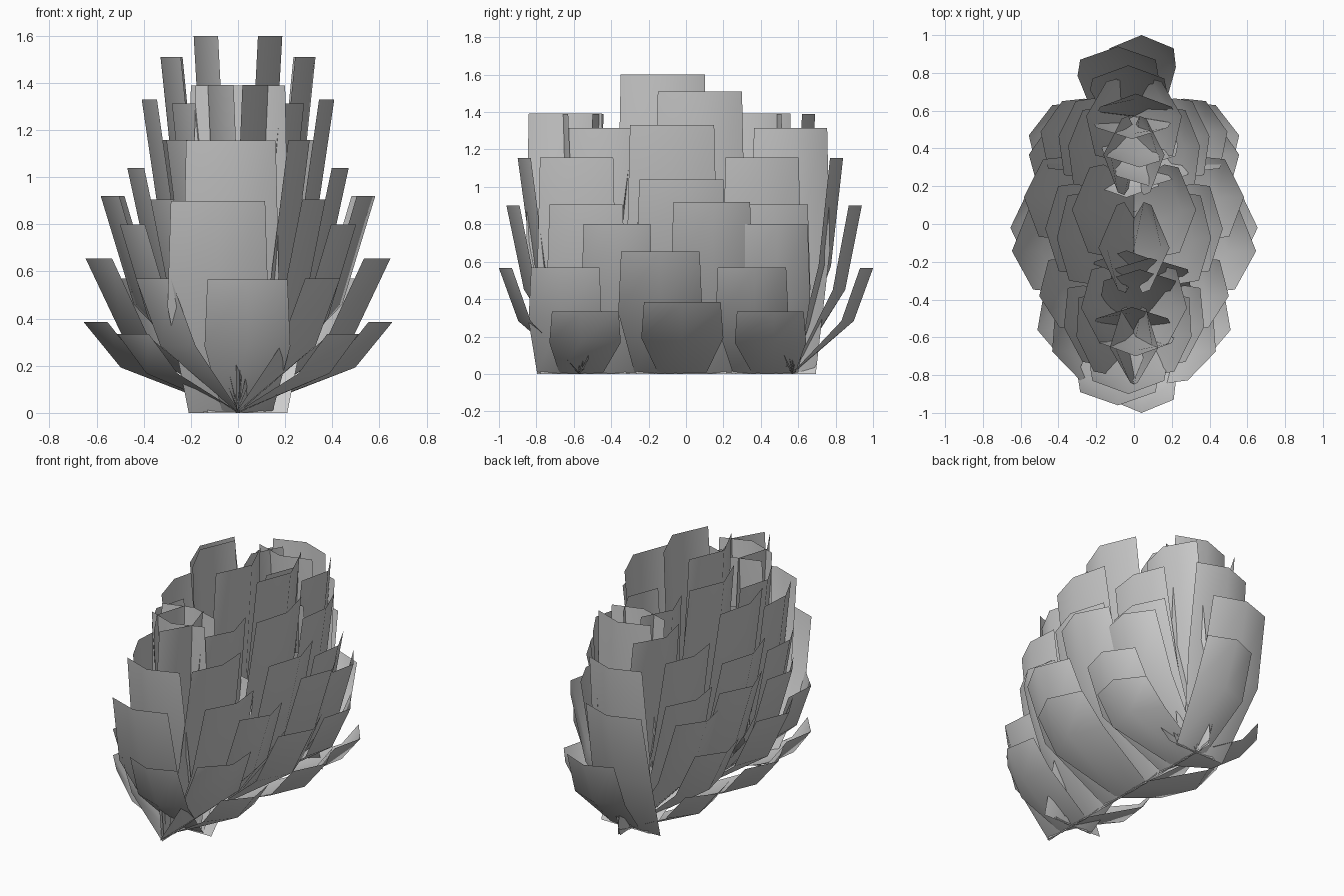
import bpy, bmesh, math
from mathutils import Vector

if "Cube" in bpy.data.objects:
    bpy.data.objects.remove(bpy.data.objects["Cube"])


def leaf(name, base, direction, reach, height, width, cup, facing=None):
    """Cupped leaf blade: 3 rows (base, belly, tip) by 3 columns."""
    out = Vector(direction)
    turned = Vector(facing or direction)
    rows = [(0, 0, 0.62, 0.1), (0.76, 0.5, 1.07, 0.95), (1, 1, 1, 1)]
    bm = bmesh.new()
    grid = []
    for r, h, w, c in rows:
        face = turned if r else out
        side = Vector((-face.y, face.x, 0))
        row = []
        for u in (-1, 0, 1):
            p = (Vector(base) + out * (reach * r) - face * (cup * c * u * u)
                 + side * (u * width * w / 2))
            p.z = height * h
            row.append(bm.verts.new(p))
        grid.append(row)
    for a, b in zip(grid, grid[1:]):
        for i in range(2):
            bm.faces.new((a[i], a[i + 1], b[i + 1], b[i]))
    me = bpy.data.meshes.new(name)
    bm.to_mesh(me)
    bm.free()
    for f in me.polygons:
        f.use_smooth = True
    ob = bpy.data.objects.new(name, me)
    bpy.context.collection.objects.link(ob)


# tiers: height, reach, cup, width, then y of front / middle / back side leaves
tiers = [
    (0.385, 0.655, 0.10, 0.41, -0.55, -0.02, 0.46),
    (0.655, 0.655, 0.10, 0.42, -0.66, -0.14, 0.36),
    (0.92, 0.59, 0.09, 0.41, -0.375, 0.14, 0.48),
    (1.04, 0.47, 0.07, 0.45, -0.54, -0.025, 0.46),
    (1.33, 0.41, 0.06, 0.45, -0.59, -0.075, 0.41),
    (1.51, 0.33, 0.09, 0.45, -0.44, 0.075, 0.565),
    (1.60, 0.19, 0.10, 0.45, -0.65, -0.125, 0.365),
]

# side leaves on an oval plan, mirrored left and right; outer ones shorter
OVAL = 0.88
for h, r, c, w, *ys in tiers:
    for y, s in zip(ys, (0.87, 1.0, 0.87)):
        x = r * math.sqrt(1 - (y / OVAL) ** 2)
        if s < 1:
            x = min(x, 0.85 * r)
        ang = 0.5 * math.atan2(y / OVAL ** 2, x / r ** 2)
        base_y = y + math.sin(ang) * c * s * 0.5
        for sx in (1, -1):
            leaf("side_leaf", (0, base_y, 0), (sx, 0, 0), x, h * s,
                 w * s / math.cos(ang), c * s,
                 (sx * math.cos(ang), math.sin(ang), 0))

# end leaves: height, front reach, back reach, x offset, width
ends = [
    (0.565, 0.43, 0.43, 0.04, 0.34),
    (0.90, 0.39, 0.37, -0.085, 0.40),
    (1.155, 0.33, 0.27, -0.03, 0.38),
    (1.39, 0.13, 0.12, 0.01, 0.38),
]
for h, rf, rb, x, w in ends:
    for sy, r in ((-1, rf), (1, rb)):
        leaf("end_leaf", (x, sy * 0.57, 0), (0, sy, 0), r, h, w, 0.07)
        leaf("inner_leaf", (-x, sy * 0.57, 0), (0, -sy, 0), r, h, w, 0.06)
